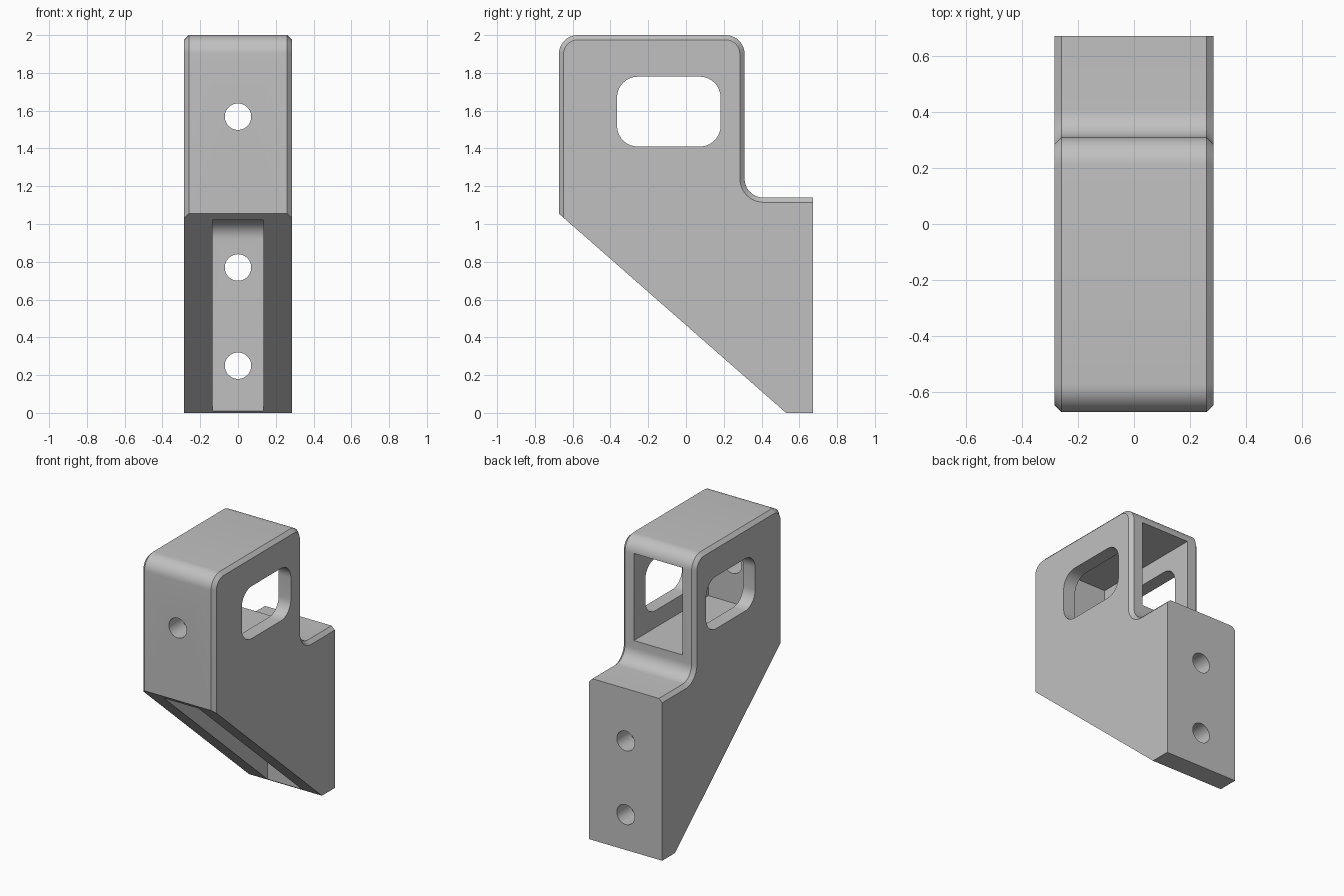
import bpy
import bmesh
from math import cos, sin, radians

cube = bpy.data.objects.get("Cube")
if cube:
    bpy.data.objects.remove(cube, do_unlink=True)

HALF_W = 0.285
HALF_D = 0.673
CHAMFER = 0.025
WALL_Y = 0.52      # inner faces of the front and back walls

grey = bpy.data.materials.new("matte grey")
grey.use_nodes = True
colour = (0.53, 0.53, 0.53, 1)
grey.diffuse_color = colour
grey.node_tree.nodes["Principled BSDF"].inputs["Base Color"].default_value = colour


def arc(cy, cz, r, start, end, steps=10):
    """Points of a circular arc in the y-z plane, angles in degrees."""
    angles = [radians(start + (end - start) * i / steps) for i in range(steps + 1)]
    return [(cy + r * cos(a), cz + r * sin(a)) for a in angles]


def loft(name, sections):
    """Skin a closed solid through (x, outline) sections."""
    bm = bmesh.new()
    rings = [[bm.verts.new((x, y, z)) for y, z in outline] for x, outline in sections]
    n = len(rings[0])
    for a, b in zip(rings, rings[1:]):
        for i in range(n):
            j = (i + 1) % n
            bm.faces.new((a[i], a[j], b[j], b[i]))
    bm.faces.new(rings[0][::-1])
    bm.faces.new(rings[-1])
    bmesh.ops.recalc_face_normals(bm, faces=bm.faces)
    mesh = bpy.data.meshes.new(name)
    bm.to_mesh(mesh)
    bm.free()
    mesh.materials.append(grey)
    obj = bpy.data.objects.new(name, mesh)
    bpy.context.collection.objects.link(obj)
    return obj


def prism(name, half_width, outline):
    return loft(name, [(-half_width, outline), (half_width, outline)])


def hole(y, z):
    bpy.ops.mesh.primitive_cylinder_add(vertices=48, radius=0.07, depth=0.5,
                                        location=(0, y, z), rotation=(radians(90), 0, 0))
    obj = bpy.context.object
    obj.name = "screw_hole_cutter"
    obj.data.materials.append(grey)
    return obj


def body_outline(inset):
    """Side profile; the inset shrinks only the chamfered edges."""
    front, back = -HALF_D + inset, 0.31 - inset
    top, step = 2 - inset, 1.14 - inset
    r, fillet = 0.1 - inset, 0.1 + inset
    slope_foot = 0.53
    slope_z = 1.055 * (slope_foot - front) / (slope_foot + HALF_D)
    return ([(slope_foot, 0), (HALF_D, 0), (HALF_D, step)]
            + arc(back + fillet, step + fillet, fillet, 270, 180)
            + arc(back - r, top - r, r, 0, 90)
            + arc(front + r, top - r, r, 90, 180)
            + [(front, slope_z)])


# Main block with chamfered side edges
full, small = body_outline(0), body_outline(CHAMFER)
bracket = loft("bracket_body", [(-HALF_W, small), (-HALF_W + CHAMFER, full),
                                (HALF_W - CHAMFER, full), (HALF_W, small)])

# Upper cavity, open at the back
cavity = prism("cavity_cutter", 0.19, [(-WALL_Y, 1.29), (0.6, 1.29),
                                       (0.6, 1.905), (-WALL_Y, 1.905)])

# Rounded window through both sides
r = 0.11
y0, y1, z0, z1 = -0.365, 0.183, 1.41, 1.78
window = prism("window_cutter", 0.5,
               arc(y1 - r, z0 + r, r, -90, 0) + arc(y1 - r, z1 - r, r, 0, 90)
               + arc(y0 + r, z1 - r, r, 90, 180) + arc(y0 + r, z0 + r, r, 180, 270))

# Channel in the sloping underside, with a rounded inner corner
groove = prism("groove_cutter", 0.135,
               [(-0.9, -0.2), (WALL_Y, -0.2)]
               + arc(WALL_Y - 0.1, 0.92, 0.1, 0, 90) + [(-0.9, 1.02)])

# Screw holes in the front and back walls
holes = [hole(-0.6, 1.568), hole(0.65, 0.77), hole(0.65, 0.25)]

# Cut everything out of the block
bpy.context.view_layer.objects.active = bracket
for cutter in [cavity, window, groove] + holes:
    cutter.hide_render = True
    mod = bracket.modifiers.new("cut", 'BOOLEAN')
    mod.operation = 'DIFFERENCE'
    mod.solver = 'EXACT'
    mod.object = cutter
    bpy.ops.object.modifier_apply(modifier=mod.name)
    bpy.data.objects.remove(cutter, do_unlink=True)

bpy.ops.object.select_all(action='DESELECT')
bracket.select_set(True)
bpy.context.view_layer.objects.active = bracket
bpy.ops.object.shade_smooth_by_angle(angle=radians(25))
